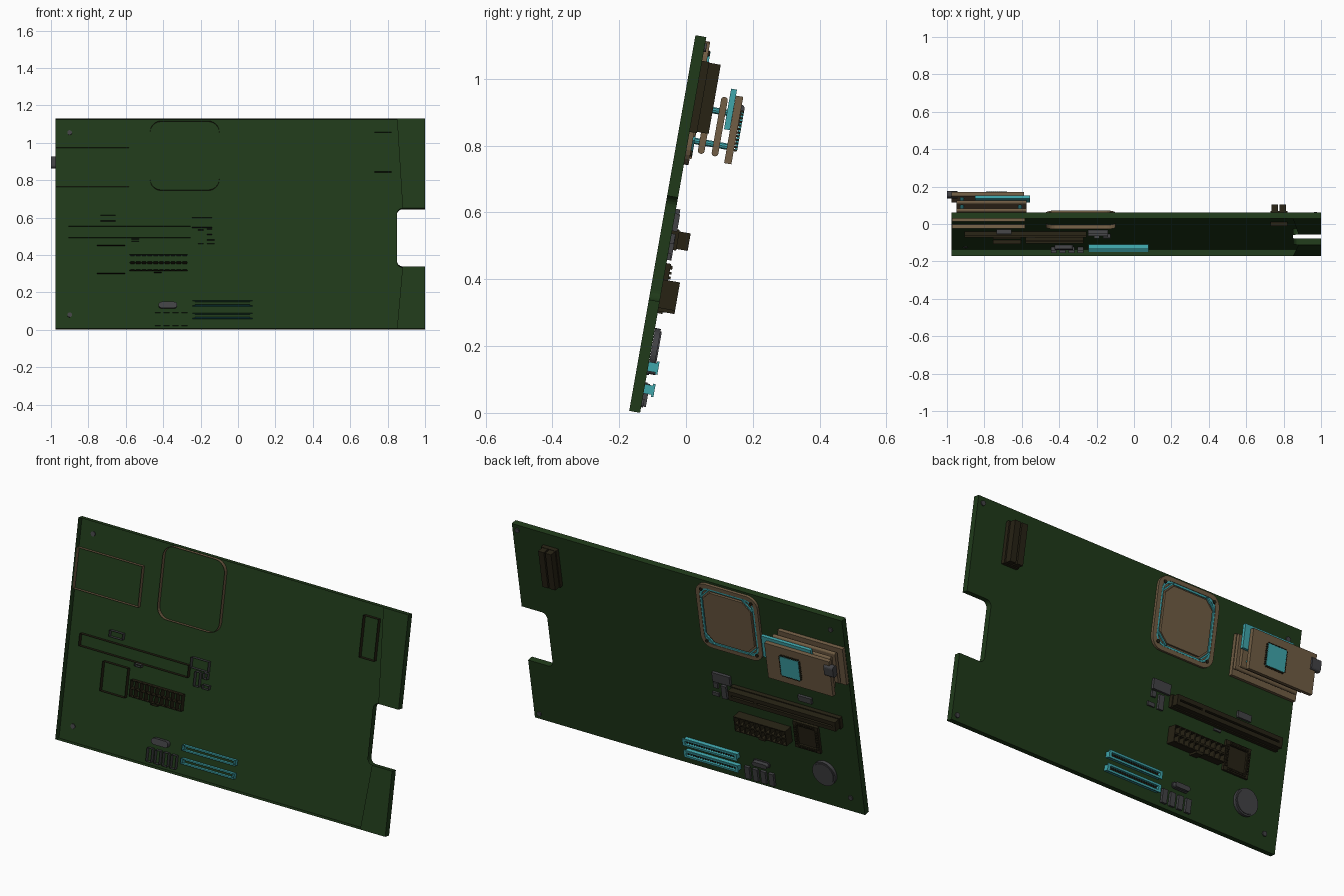
import bpy, bmesh, math

if "Cube" in bpy.data.objects:
    bpy.data.objects.remove(bpy.data.objects["Cube"])

A = math.radians(10)          # board leans back
S, C = math.sin(A), math.cos(A)
T = 0.033                     # board depth
POKE = 0.022                  # how far seated parts reach into the hollow board


def material(name, rgb):
    m = bpy.data.materials.new(name)
    m.diffuse_color = (*rgb, 1)
    m.use_nodes = True
    m.node_tree.nodes["Principled BSDF"].inputs["Base Color"].default_value = m.diffuse_color
    return m


GREEN = material("board_green", (0.014, 0.042, 0.01))
TEAL = material("teal", (0.05, 0.38, 0.41))
TAN = material("tan", (0.165, 0.11, 0.058))
BROWN = material("dark_brown", (0.02, 0.016, 0.007))
GREY = material("dark_grey", (0.055, 0.055, 0.06))


class Part:
    """Collects solids in board space: x across, v up the board, w out of its back."""

    def __init__(self):
        self.bm = bmesh.new()

    def loop(self, pts, t, axis='w'):
        return [self.bm.verts.new((a, b, t) if axis == 'w' else (t, a, b)) for a, b in pts]

    def sides(self, p, q):
        for i in range(len(p)):
            j = (i + 1) % len(p)
            self.bm.faces.new((p[i], p[j], q[j], q[i]))

    def prism(self, pts, t0, t1, axis='w'):
        seated = t0 == 0                      # seated parts are open underneath
        p, q = self.loop(pts, -POKE if seated else t0, axis), self.loop(pts, t1, axis)
        self.sides(p, q)
        self.bm.faces.new(q)
        if not seated:
            self.bm.faces.new(p)
        return self

    def ring(self, outer, inner, t0, t1):
        seated = t0 == 0
        t0 = -POKE if seated else t0
        ls = [self.loop(outer, t0), self.loop(outer, t1), self.loop(inner, t1), self.loop(inner, t0)]
        for i in range(3 if seated else 4):
            self.sides(ls[i], ls[(i + 1) % 4])
        return self

    def box(self, x0, x1, v0, v1, w0, w1):
        return self.prism(rect(x0, x1, v0, v1), w0, w1)

    def finish(self, name, mat):
        for v in self.bm.verts:
            x, b, w = v.co
            v.co = (x, -0.17 + S * b + C * (w + T), 0.006 + C * b - S * (w + T))
        bmesh.ops.recalc_face_normals(self.bm, faces=self.bm.faces)
        me = bpy.data.meshes.new(name)
        self.bm.to_mesh(me)
        self.bm.free()
        me.materials.append(mat)
        ob = bpy.data.objects.new(name, me)
        bpy.context.collection.objects.link(ob)


def rect(x0, x1, y0, y1):
    return [(x0, y0), (x1, y0), (x1, y1), (x0, y1)]


def arc(cx, cy, r, a0, a1, n=6):
    return [(cx + r * math.cos(math.radians(a0 + (a1 - a0) * i / n)),
             cy + r * math.sin(math.radians(a0 + (a1 - a0) * i / n))) for i in range(n + 1)]


def rounded(x0, x1, y0, y1, r, n=6):
    return arc(x1 - r, y1 - r, r, 0, 90, n) + arc(x0 + r, y1 - r, r, 90, 180, n) \
        + arc(x0 + r, y0 + r, r, 180, 270, n) + arc(x1 - r, y0 + r, r, 270, 360, n)


def circle(cx, cy, r, n=24):
    return arc(cx, cy, r, 0, 360, n)[:-1]


# board: back skin and edges with a notch, open front except a strip at the notch end
outline = [(-0.975, 0), (1, 0), (1, 0.338)] + arc(0.88, 0.368, 0.03, 270, 180) \
    + arc(0.88, 0.624, 0.03, 180, 90) + [(1, 0.654), (1, 1.142), (-0.975, 1.142)]
p = Part()
front, back = p.loop(outline, -T), p.loop(outline, 0)
p.sides(front, back)
p.bm.faces.new(back)
low = p.bm.verts.new((0.85, 0, -T))
high = p.bm.verts.new((0.85, 1.142, -T))
p.bm.faces.new((low, front[1], front[2], front[3]))
p.bm.faces.new((high, front[16], front[17], front[18]))
p.finish("board", GREEN)

# screws in the corners
p = Part()
for x, v in [(-0.9, 1.07), (-0.9, 0.08), (0.97, 1.11), (0.97, 0.03)]:
    p.prism(circle(x, v, 0.013, 12), -0.004, 0.006)
p.finish("corner_screws", GREY)

# processor socket: stepped rounded frame around a lid
x0, x1, v0, v1 = -0.47, -0.1, 0.755, 1.13


def inset(d, r):
    return rounded(x0 + d, x1 - d, v0 + d, v1 - d, r)


Part().prism(inset(0, 0.06), 0, 0.006).ring(inset(0, 0.06), inset(0.022, 0.05), 0.006, 0.014) \
    .finish("processor_frame", TAN)
Part().ring(inset(0.023, 0.05), inset(0.033, 0.045), 0.006, 0.013).finish("processor_seal", TEAL)
Part().prism(rounded(x0 + 0.042, x1 - 0.042, v0 + 0.042, v1 - 0.042, 0.045, 1), 0.006, 0.018) \
    .finish("processor_lid", TAN)
screws, clips = Part(), Part()
for sx in (-1, 1):
    for sv in (-1, 1):
        cx, cv = -0.285 + sx * 0.15, 0.9425 + sv * 0.152
        screws.prism(circle(cx, cv, 0.009, 12), 0.006, 0.019)
        cx, cv = cx - sx * 0.02, cv - sv * 0.02
        clips.prism([(cx - sx * 0.032, cv + sv * 0.026), (cx - sx * 0.02, cv + sv * 0.026),
                     (cx + sx * 0.026, cv - sv * 0.02), (cx + sx * 0.026, cv - sv * 0.032)], 0.012, 0.02)
screws.finish("processor_screws", BROWN)
clips.finish("processor_corner_clips", TEAL)

# stacked daughter boards
Part().box(-0.973, -0.583, 0.775, 0.986, 0, 0.02).finish("stack_base_plate", TAN)
p = Part()
for w in (0.034, 0.076):
    p.prism(rounded(0.795, 0.975, w, w + 0.02, 0.0098), -0.95, -0.575, 'x')
p.finish("stack_middle_plates", TAN)
Part().box(-0.975, -0.588, 0.78, 0.985, 0.118, 0.14).finish("stack_outer_plate", TAN)
p = Part().box(-0.85, -0.555, 0.88, 1.003, 0.1, 0.1178)
for x in (-0.92, -0.61):
    for v in (0.83, 0.93):
        p.prism(circle(x, v, 0.01, 10), 0.01, 0.12)
p.finish("stack_spacers", TEAL)
Part().prism(rounded(0.9, 0.962, 0.116, 0.15, 0.012, 3), -1.0, -0.945, 'x').finish("side_jack", GREY)

# chip on the stack with pins on four sides
cx, cv, h = -0.735, 0.882, 0.056
Part().box(cx - h, cx + h, cv - h, cv + h, 0.142, 0.15).finish("stack_chip", TEAL)
p = Part()
for i in range(10):
    d = -0.052 + 0.011 * i
    for s in (-h - 0.006, h):
        p.box(cx + s, cx + s + 0.006, cv + d, cv + d + 0.006, 0.14, 0.149)
        p.box(cx + d, cx + d + 0.006, cv + s, cv + s + 0.006, 0.14, 0.149)
p.finish("stack_chip_pins", BROWN)

# long expansion slot with a groove and a key
p = Part().box(-0.905, -0.254, 0.497, 0.56, 0, 0.022)
for v in (0.502, 0.533):
    p.box(-0.9, -0.259, v, v + 0.022, 0.022, 0.056)
for x in (-0.9, -0.43, -0.277):
    p.box(x, x + 0.018, 0.524, 0.533, 0.022, 0.056)
p.finish("expansion_slot", BROWN)

# twin connector near the notch
Part().box(0.73, 0.82, 0.854, 1.07, 0, 0.022).box(0.735, 0.77, 0.858, 1.068, 0.022, 0.057) \
    .box(0.778, 0.812, 0.858, 1.068, 0.022, 0.057).finish("twin_connector", BROWN)

# power connector: two rows of square tubes
p = Part()
nx, px, pv = 10, 0.031, 0.043
for i in range(nx):
    for j in range(2):
        a, b = -0.58 + i * px, 0.319 + j * pv
        p.ring(rect(a, a + px, b, b + pv), rect(a + 0.004, a + px - 0.004, b + 0.004, b + pv - 0.004),
               0, 0.05)
p.box(-0.45, -0.41, 0.309, 0.319, 0, 0.05)
p.finish("power_connector", BROWN)

# small open chip socket
p = Part().box(-0.755, -0.605, 0.303, 0.455, 0, 0.004)
p.ring(rect(-0.755, -0.605, 0.303, 0.455), rect(-0.735, -0.625, 0.323, 0.435), 0.004, 0.014)
for i in range(8):
    d = 0.014 * i
    for v in (0.308, 0.438):
        p.box(-0.734 + d, -0.726 + d, v, v + 0.012, 0.014, 0.02)
    for x in (-0.75, -0.622):
        p.box(x, x + 0.012, 0.325 + d, 0.333 + d, 0.014, 0.02)
p.finish("chip_socket", BROWN)

# teal twin slots with flared rims, dark contacts inside
dark, p = Part(), Part()
for v in (0.073, 0.141):
    inner = rect(-0.23, 0.065, v - 0.009, v + 0.009)
    p.ring(rect(-0.242, 0.077, v - 0.014, v + 0.014), inner, 0, 0.024)
    p.ring(rect(-0.245, 0.08, v - 0.02, v + 0.02), inner, 0.024, 0.031)
    for i in range(20):
        x = -0.222 + i * 0.0145
        dark.box(x, x + 0.006, v - 0.006, v + 0.006, 0.001, 0.024)
p.finish("memory_slots", TEAL)
dark.finish("memory_slot_contacts", BROWN)

# coin battery
Part().prism(circle(-0.763, 0.19, 0.068, 32), 0.0005, 0.018) \
    .prism(circle(-0.763, 0.19, 0.06, 32), 0.018, 0.022).finish("coin_battery", GREY)

# oval crystal
Part().prism(rounded(-0.425, -0.325, 0.115, 0.148, 0.0164), -POKE, 0.006) \
    .prism(rounded(-0.42, -0.33, 0.119, 0.144, 0.0124), 0.006, 0.026).finish("crystal", GREY)

# row of four small blocks
p = Part()
for i in range(4):
    x = -0.445 + i * 0.048
    p.box(x, x + 0.03, 0.02, 0.09, 0, 0.014)
p.finish("header_blocks", GREY)

# loose small chips
Part().box(-0.245, -0.14, 0.553, 0.606, 0, 0.015).box(-0.735, -0.655, 0.588, 0.62, 0, 0.013) \
    .box(-0.215, -0.185, 0.465, 0.54, 0, 0.013).box(-0.165, -0.14, 0.515, 0.545, 0, 0.012) \
    .box(-0.165, -0.125, 0.465, 0.485, 0, 0.01).box(-0.57, -0.53, 0.478, 0.49, 0, 0.01) \
    .finish("small_chips", GREY)
